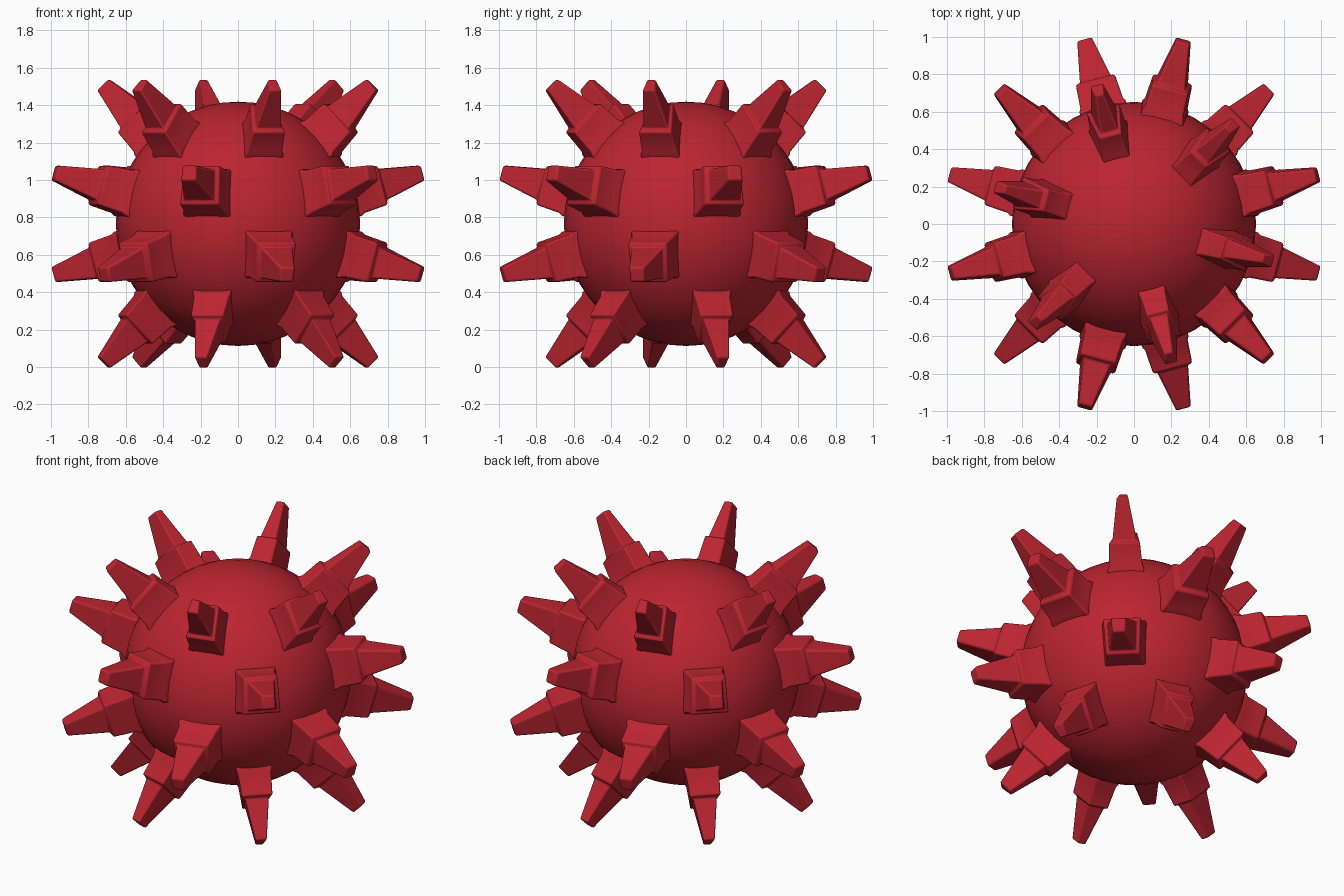
import bpy, bmesh, math
from mathutils import Vector

if "Cube" in bpy.data.objects:
    bpy.data.objects.remove(bpy.data.objects["Cube"])

CENTRE = Vector((0, 0, 0.766))

red = bpy.data.materials.new("deep_red")
red.diffuse_color = (0.5, 0.018, 0.03, 1)
red.use_nodes = True
red.node_tree.nodes["Principled BSDF"].inputs["Base Color"].default_value = red.diffuse_color


def finish(name, bm):
    bmesh.ops.recalc_face_normals(bm, faces=bm.faces)
    mesh = bpy.data.meshes.new(name)
    bm.to_mesh(mesh)
    bm.free()
    mesh.materials.append(red)
    obj = bpy.data.objects.new(name, mesh)
    bpy.context.collection.objects.link(obj)
    return obj


def smooth(obj, angle):
    bpy.ops.object.select_all(action='DESELECT')
    obj.select_set(True)
    bpy.context.view_layer.objects.active = obj
    bpy.ops.object.shade_smooth_by_angle(angle=math.radians(angle))


# Round body
bm = bmesh.new()
bmesh.ops.create_uvsphere(bm, u_segments=36, v_segments=24, radius=0.653)
bmesh.ops.translate(bm, verts=bm.verts, vec=CENTRE)
smooth(finish("ball", bm), 40)

# Spike sections: distance from the centre, half size
RINGS = [(0.56, 0.13), (0.645, 0.128), (0.665, 0.118), (0.80, 0.109),
         (0.805, 0.086), (1.05, 0.041)]


def add_spike(bm, lat, lon):
    out = Vector((math.cos(lat) * math.cos(lon), math.cos(lat) * math.sin(lon), math.sin(lat)))
    east = Vector((-math.sin(lon), math.cos(lon), 0))
    north = out.cross(east)
    lean = math.radians(11)
    rings = []
    for dist, half in RINGS:
        ring = []
        for u, v in ((-1, -1), (1, -1), (1, 1), (-1, 1)):
            # Narrower on the side nearer a pole, like a globe's grid cell
            width = half * math.cos(lat + v * lean)
            ring.append(bm.verts.new(CENTRE + out * dist + east * u * width + north * v * half))
        rings.append(ring)
    for a, b in zip(rings, rings[1:]):
        for i in range(4):
            j = (i + 1) % 4
            bm.faces.new((a[i], a[j], b[j], b[i]))
    bm.faces.new(rings[0][::-1])
    bm.faces.new(rings[-1])


# Four staggered rows of six spikes
for name, lat, start in (("upper_spikes", 45, 45), ("upper_middle_spikes", 15, 15),
                         ("lower_middle_spikes", -15, 45), ("lower_spikes", -45, 15)):
    bm = bmesh.new()
    for i in range(6):
        lon = math.radians(start + 60 * i)
        # north must point towards +z: out x east does so for every longitude
        add_spike(bm, math.radians(lat), lon)
    row = finish(name, bm)
    bevel = row.modifiers.new("rounded_edges", 'BEVEL')
    bevel.width = 0.016
    bevel.segments = 3
    bevel.limit_method = 'ANGLE'
    bevel.angle_limit = math.radians(35)
    smooth(row, 40)
